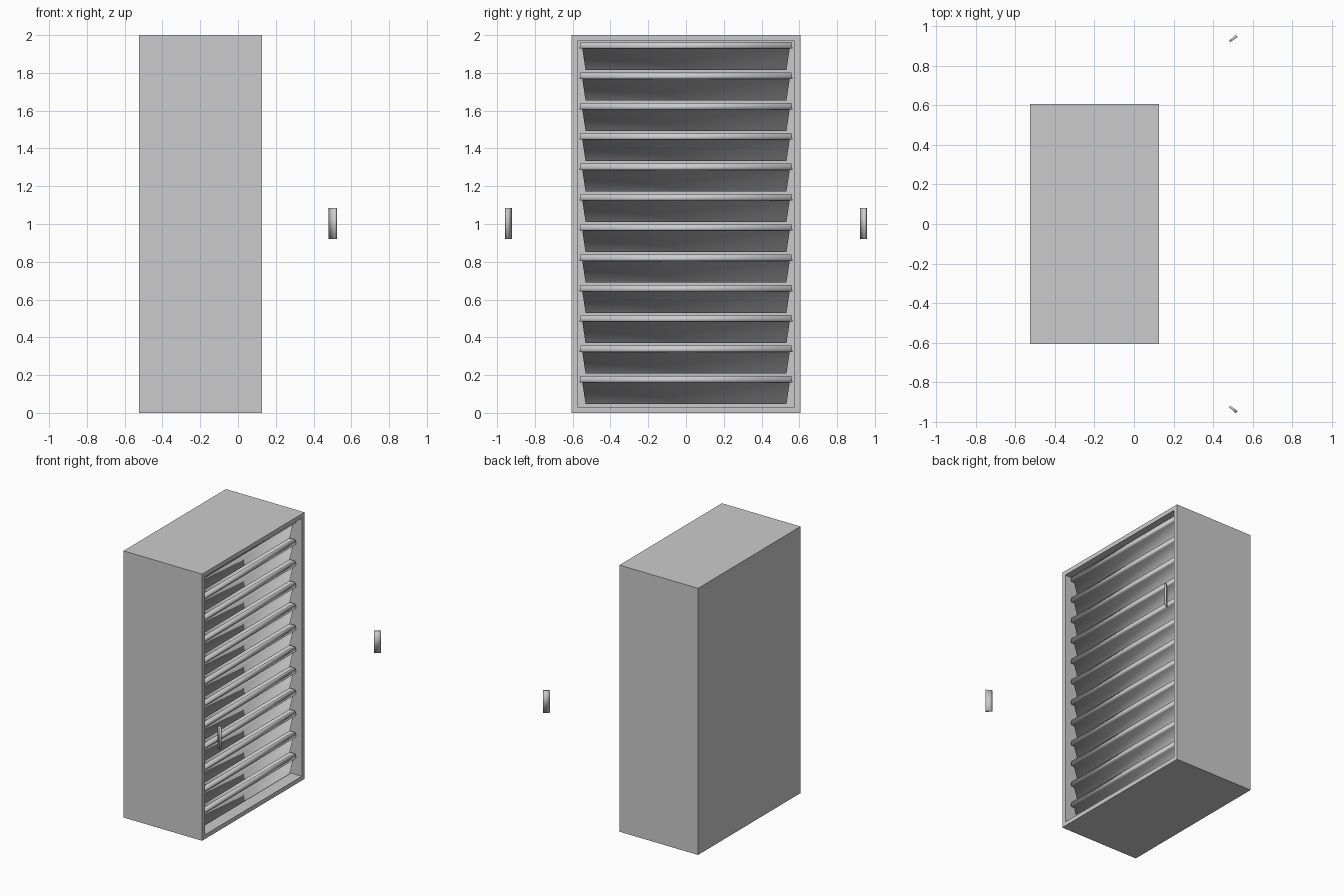
import bpy, bmesh

if "Cube" in bpy.data.objects:
    bpy.data.objects.remove(bpy.data.objects["Cube"])

X0, X1, W, H, T = -0.525, 0.127, 0.607, 2.0, 0.034
N_TRAYS, PITCH = 12, 0.1606


def finish(name, bm, smooth=False):
    bmesh.ops.recalc_face_normals(bm, faces=bm.faces)
    me = bpy.data.meshes.new(name)
    bm.to_mesh(me)
    bm.free()
    ob = bpy.data.objects.new(name, me)
    bpy.context.collection.objects.link(ob)
    for p in me.polygons:
        p.use_smooth = smooth
    return ob


def loft(bm, rings):
    """Bridge successive vertex rings and cap the first and last."""
    vs = [[bm.verts.new(p) for p in r] for r in rings]
    for a, b in zip(vs, vs[1:]):
        n = len(a)
        for i in range(n):
            j = (i + 1) % n
            bm.faces.new((a[i], a[j], b[j], b[i]))
    bm.faces.new(vs[0])
    bm.faces.new(vs[-1])


# Cabinet shell: outer box, front rim and deep cavity open towards +x
def section(x, inset):
    y, z0, z1 = W - inset, inset, H - inset
    return [(x, -y, z0), (x, y, z0), (x, y, z1), (x, -y, z1)]


bm = bmesh.new()
loft(bm, [section(X0, 0), section(X1, 0), section(X1, T - 0.002),
          section(X0 + T, T - 0.002)])
finish("cabinet_shell", bm)


# Trays: tapered open bins with an overhanging rim
def tray_ring(d, z):
    xf, xb, y = 0.088 - d, X0 + T + 0.01 + d, 0.563 - d
    return [(xb, -y, z), (xf, -y, z), (xf, y, z), (xb, y, z)]


PROFILE = [(0.031, 0.0), (0.014, 0.114), (0.0, 0.114), (0.001, 0.130),
           (0.005, 0.148), (0.020, 0.148), (0.037, 0.008)]
for i in range(N_TRAYS):
    z = 0.048 + i * PITCH
    bm = bmesh.new()
    loft(bm, [tray_ring(d, z + h) for d, h in PROFILE])
    finish(f"tray_{i + 1}", bm, smooth=True)

# Door handles: slim angled grips on the two opened, clear doors
GRIP = [(0.480, 0.926), (0.487, 0.921), (0.525, 0.946), (0.514, 0.957)]
for side, label in ((-1, "right"), (1, "left")):
    bm = bmesh.new()
    loft(bm, [[(x, side * y, z) for x, y in GRIP] for z in (0.92, 1.085)])
    finish(f"door_handle_{label}", bm, smooth=True)
